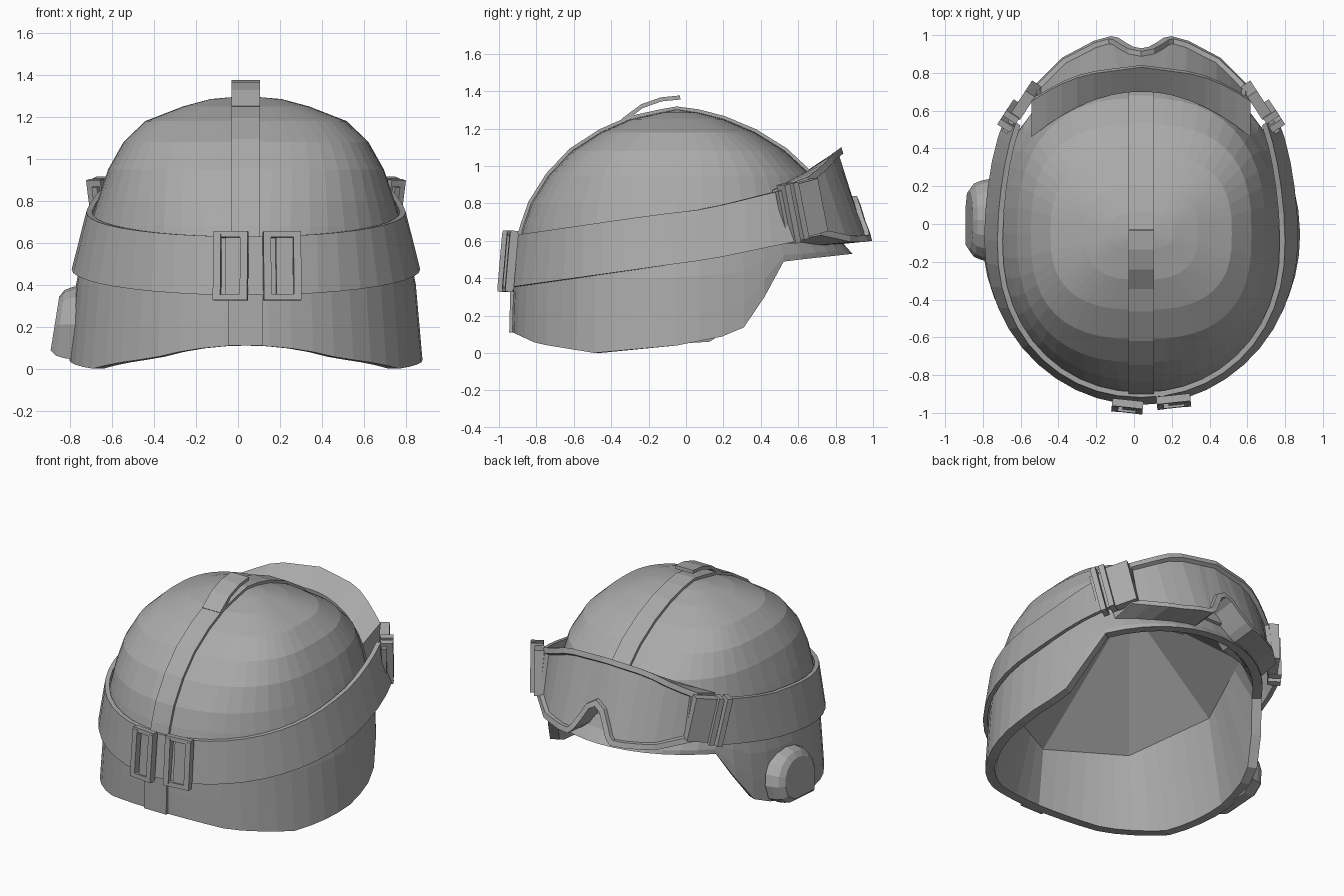
import bpy, bmesh
from math import sin, cos, pi, radians, copysign
from mathutils import Vector, Matrix

if "Cube" in bpy.data.objects:
    bpy.data.objects.remove(bpy.data.objects["Cube"])

grey = bpy.data.materials.new("plain grey")
grey.use_nodes = True
grey.diffuse_color = (0.4, 0.4, 0.4, 1)
grey.node_tree.nodes["Principled BSDF"].inputs["Base Color"].default_value = (0.4, 0.4, 0.4, 1)

CX, CY = 0.038, -0.05      # helmet axis


def lerp(table, t):
    """Piecewise linear lookup in ascending (key, value) pairs."""
    if t <= table[0][0]:
        return table[0][1]
    for (a, va), (b, vb) in zip(table, table[1:]):
        if t <= b:
            return va + (vb - va) * (t - a) / (b - a)
    return table[-1][1]


def finish(name, bm):
    bmesh.ops.remove_doubles(bm, verts=bm.verts, dist=0.0005)
    bmesh.ops.recalc_face_normals(bm, faces=bm.faces)
    mesh = bpy.data.meshes.new(name)
    bm.to_mesh(mesh)
    bm.free()
    mesh.materials.append(grey)
    obj = bpy.data.objects.new(name, mesh)
    bpy.context.collection.objects.link(obj)
    return obj


def loft(rows, closed=True, caps=False):
    """Skin rows of points; closed joins each row's last point to its first."""
    bm = bmesh.new()
    grid = [[bm.verts.new(p) for p in row] for row in rows]
    n = len(rows[0])
    for lo, hi in zip(grid, grid[1:]):
        for i in range(n if closed else n - 1):
            j = (i + 1) % n
            bm.faces.new((lo[i], lo[j], hi[j], hi[i]))
    if caps:
        bm.faces.new(grid[0])
        bm.faces.new(grid[-1])
    return bm


# Helmet profiles: radius by height
SIDE = [(0, .845), (.4, .81), (.6, .77), (.75, .725), (1, .64), (1.1, .57),
        (1.18, .48), (1.25, .3), (1.285, .17), (1.3, 0)]
BACK = [(0, .88), (.4, .87), (.6, .84), (.75, .8), (.9, .73), (1.1, .54),
        (1.2, .37), (1.26, .22), (1.3, 0)]
FRONT = [(0, .94), (.53, .94), (.62, .86), (.8, .8), (1, .69), (1.1, .55),
         (1.22, .35), (1.28, .15), (1.3, 0)]
# Plan squareness by height
SQUARE = [(.5, 2), (.75, 2.2), (1.1, 2.7)]
# Rim height by sine of the azimuth
RIM = [(-1, .11), (-.85, .05), (-.5, 0), (0, .04), (.27, .09), (.39, .14),
       (.5, .3), (.55, .42), (.61, .49), (1, .53)]


def shell(a, z, d=0.0):
    depth = FRONT if sin(a) > 0 else BACK
    e = 2 / lerp(SQUARE, z)
    return Vector((CX + max(lerp(SIDE, z) + d, 0) * copysign(abs(cos(a)) ** e, cos(a)),
                   CY + max(lerp(depth, z) + d, 0) * copysign(abs(sin(a)) ** e, sin(a)), z))


N = 48
ANGLES = [2 * pi * i / N for i in range(N)]


def rim_ring(t, d=0.0):
    return [shell(a, .6 + (lerp(RIM, sin(a)) - .6) * t, d) for a in ANGLES]


def lining_ring(step=6):
    """Octagonal ring, higher at the front."""
    corners = [shell(a, .62 + .13 * sin(a), -.08) for a in ANGLES[::step]]
    return [corners[i // step].lerp(corners[(i // step + 1) % len(corners)],
                                    i % step / step) for i in range(N)]


# Helmet: outer dome, rim and faceted lining
levels = (1.3, 1.285, 1.25, 1.18, 1.08, .95, .8, .68, .6)
rows = [[shell(a, z) for a in ANGLES] for z in levels]
rows += [rim_ring(t) for t in (.35, .7, 1)]
rows += [rim_ring(1, -.06), lining_ring()]
rows.append([Vector((CX, CY + .05, 1.15))] * N)
finish("helmet_shell", loft(rows))


def ribbon(name, path, x0, x1, thick):
    """Flat band following a path of (y, z) points."""
    rows = []
    for i, p in enumerate(path):
        t = (path[min(i + 1, len(path) - 1)] - path[max(i - 1, 0)]).normalized()
        q = p + Vector((-t.y, t.x)) * thick
        rows.append([(x0, p.x, p.y), (x1, p.x, p.y), (x1, q.x, q.y), (x0, q.x, q.y)])
    return finish(name, loft(rows, caps=True))


def spine(a, heights):
    return [shell(a, z).yz for z in heights]


# Strap over the crown, its lifted end and the lower tab
path = spine(-pi / 2, (.3, .45) + levels[:0:-1]) + spine(pi / 2, levels[:-1])
ribbon("crown_strap", path, -.03, .105, .018)
flap = [Vector(p) for p in ((-.33, 1.235), (-.23, 1.31), (-.13, 1.345), (-.03, 1.355))]
ribbon("crown_strap_loose_end", flap, -.03, .105, .022)
ribbon("rear_tab", spine(-pi / 2, (.11, .25, .38)), -.048, .12, .018)

# Goggle strap around the helmet
TOP = [(-1, .63), (.15, .77), (.64, .88)]
BOTTOM = [(-1, .35), (.18, .5), (.64, .6)]
rows = []
for i in range(33):
    a = radians(38 - 256 * i / 32)
    s = sin(a)
    d = .008 + .24 * max(s, 0) ** 2
    lo, hi = lerp(BOTTOM, s), lerp(TOP, s)
    rows.append([shell(a, lo, d), shell(a, lo, d + .028),
                 shell(a, hi, d + .028), shell(a, hi, d)])
finish("goggle_strap", loft(rows, caps=True))

# Goggles: frame with nose notch and recessed lens
TOP_Y = [(0, .83), (.3, .79), (.45, .73), (.58, .65)]
TOP_Z = [(0, 1.1), (.3, 1.07), (.58, .94)]
LOW_Y = [(0, .93), (.05, .94), (.14, 1), (.25, .97), (.42, .88), (.58, .72)]
LOW_Z = [(0, .8), (.05, .77), (.1, .66), (.15, .6), (.4, .59), (.58, .63)]
half = (.04, .08, .12, .16, .25, .34, .42, .5, .58)
rows = []
for x in [-h for h in reversed(half)] + [0] + list(half):
    u = abs(x)
    back = .24 * (u / .58) ** 2
    rows.append([(CX + x, lerp(TOP_Y, u), lerp(TOP_Z, u)),
                 (CX + x, lerp(LOW_Y, u), lerp(LOW_Z, u)),
                 (CX + x, .72 - back * .7, max(.57, lerp(LOW_Z, u) - .03)),
                 (CX + x, .7 - back, 1.0 - back * .55)])
bm = loft(rows, caps=True)
bmesh.ops.recalc_face_normals(bm, faces=bm.faces)
bm.faces.ensure_lookup_table()
lens = [bm.faces[i * 4] for i in range(len(rows) - 1)]
bmesh.ops.inset_region(bm, faces=lens, thickness=.035, use_even_offset=True)
bmesh.ops.inset_region(bm, faces=lens, thickness=.008, depth=-.025, use_even_offset=True)
finish("goggles", bm)


def box(bm, centre, size, turn=Matrix()):
    m = Matrix.Translation(centre) @ turn @ Matrix.Diagonal((*size, 1))
    bmesh.ops.create_cube(bm, size=1, matrix=m)


# Hinge plates joining goggles and strap
for side, label in ((1, "left"), (-1, "right")):
    bm = bmesh.new()
    turn = Matrix.Rotation(side * radians(33), 4, 'Z') @ Matrix.Rotation(radians(13), 4, 'X')
    box(bm, (CX + side * .61, .655, .775), (.06, .15, .29), turn)
    box(bm, (CX + side * .7, .55, .745), (.08, .035, .32), turn)
    box(bm, (CX + side * .67, .595, .76), (.08, .035, .31), turn)
    box(bm, (CX + side * .665, .575, .755), (.03, .16, .26), turn)
    finish(label + "_goggle_hinge", bm)


def buckle(name, x, y, width, tilt):
    """Rectangular frame with a centre bar."""
    bm = bmesh.new()
    for sx in (-1, 1):
        box(bm, (sx * (width / 2 - .018), 0, 0), (.036, .045, .3))
    for sz in (-1, 1):
        box(bm, (0, 0, sz * .15), (width, .04, .028))
    box(bm, (.012, .008, 0), (width * .45, .03, .28))
    turn = Matrix.Rotation(radians(tilt), 4, 'Z') @ Matrix.Rotation(radians(-5), 4, 'X')
    bm.transform(Matrix.Translation((x, y, .49)) @ turn)
    finish(name, bm)


buckle("rear_buckle_right", -.035, -.965, .165, -6)
buckle("rear_buckle_left", .21, -.94, .18, 6)

# Earpiece pod on the right side: arched outline stepping in outwards
arch = [(-.17, .05), (.1, .065), (.19, .12)]
arch += [(.21 * cos(a), .21 + .18 * sin(a)) for a in (pi * k / 8 for k in range(9))]
rows = []
for x, k in ((-.765, 1.04), (-.81, 1), (-.85, .92), (-.875, .75)):
    rows.append([(x + (z - .2) * .12, .02 + y * k, .2 + (z - .2) * k) for y, z in arch])
finish("earpiece_pod", loft(rows, caps=True))
